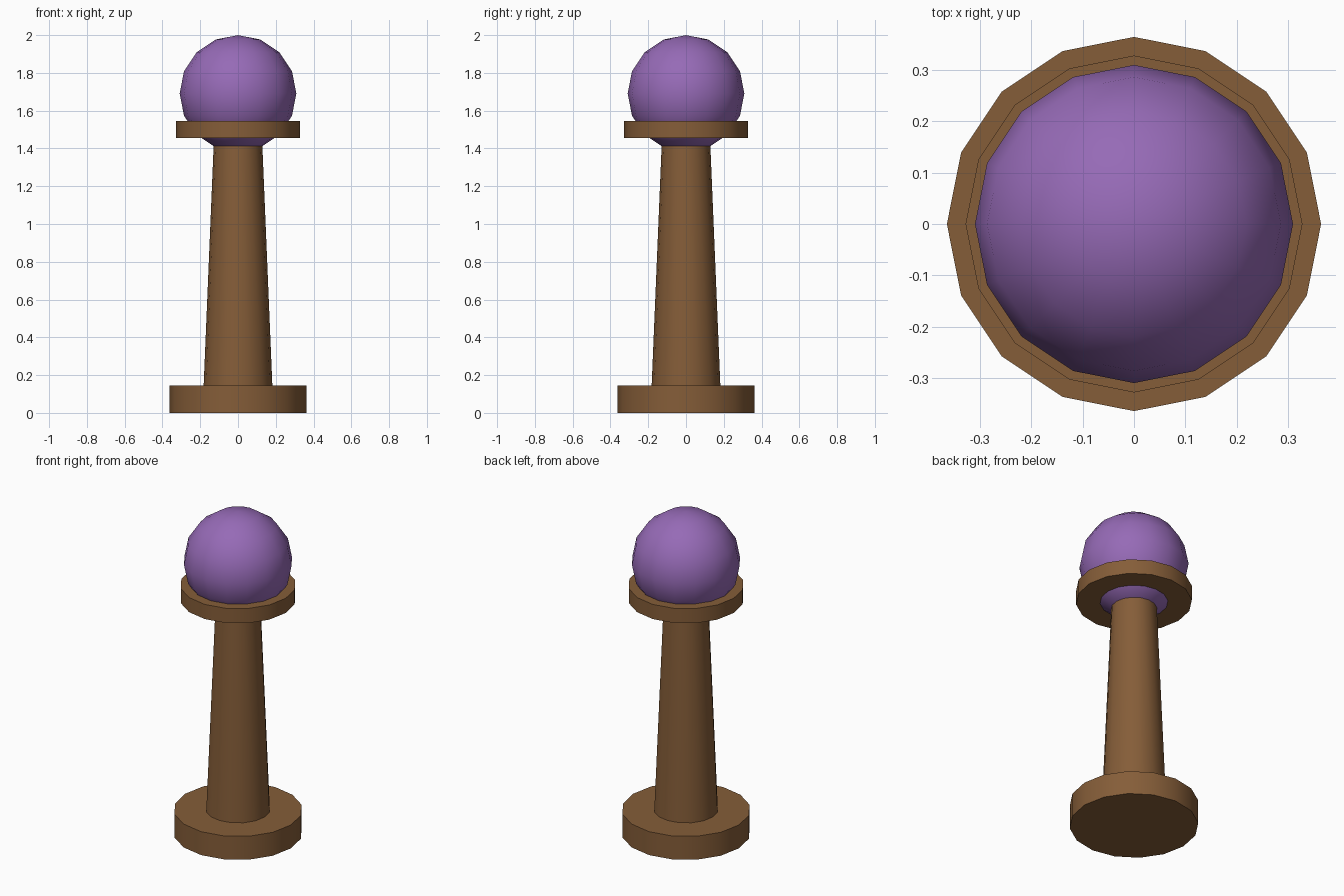
import bpy
import math

if "Cube" in bpy.data.objects:
    bpy.data.objects.remove(bpy.data.objects["Cube"])

SIDES = 16


def material(name, rgb):
    m = bpy.data.materials.new(name)
    m.diffuse_color = (*rgb, 1.0)
    m.use_nodes = True
    m.node_tree.nodes["Principled BSDF"].inputs["Base Color"].default_value = m.diffuse_color
    return m


brown = material("brown wood", (0.235, 0.110, 0.040))
purple = material("purple", (0.305, 0.145, 0.470))


def finish(name, mat):
    ob = bpy.context.object
    ob.name = name
    ob.data.materials.append(mat)
    # put a corner on each axis
    bpy.ops.object.shade_smooth_by_angle(angle=math.radians(30))
    return ob


def drum(name, r_bottom, r_top, z0, z1):
    bpy.ops.mesh.primitive_cone_add(vertices=SIDES, radius1=r_bottom, radius2=r_top,
                                    depth=z1 - z0, location=(0, 0, (z0 + z1) / 2))
    return finish(name, brown)


# Turned wooden parts: foot, tapering stem, collar under the ball
drum("base", 0.3636, 0.3636, 0.0, 0.1455)
drum("stem", 0.1818, 0.1273, 0.1455, 1.4545)
drum("collar", 0.3273, 0.3273, 1.4545, 1.5455)

# Ball sunk through the collar
bpy.ops.mesh.primitive_uv_sphere_add(segments=SIDES, ring_count=8, radius=0.3091,
                                     location=(0, 0, 1.6909))
finish("ball", purple)
